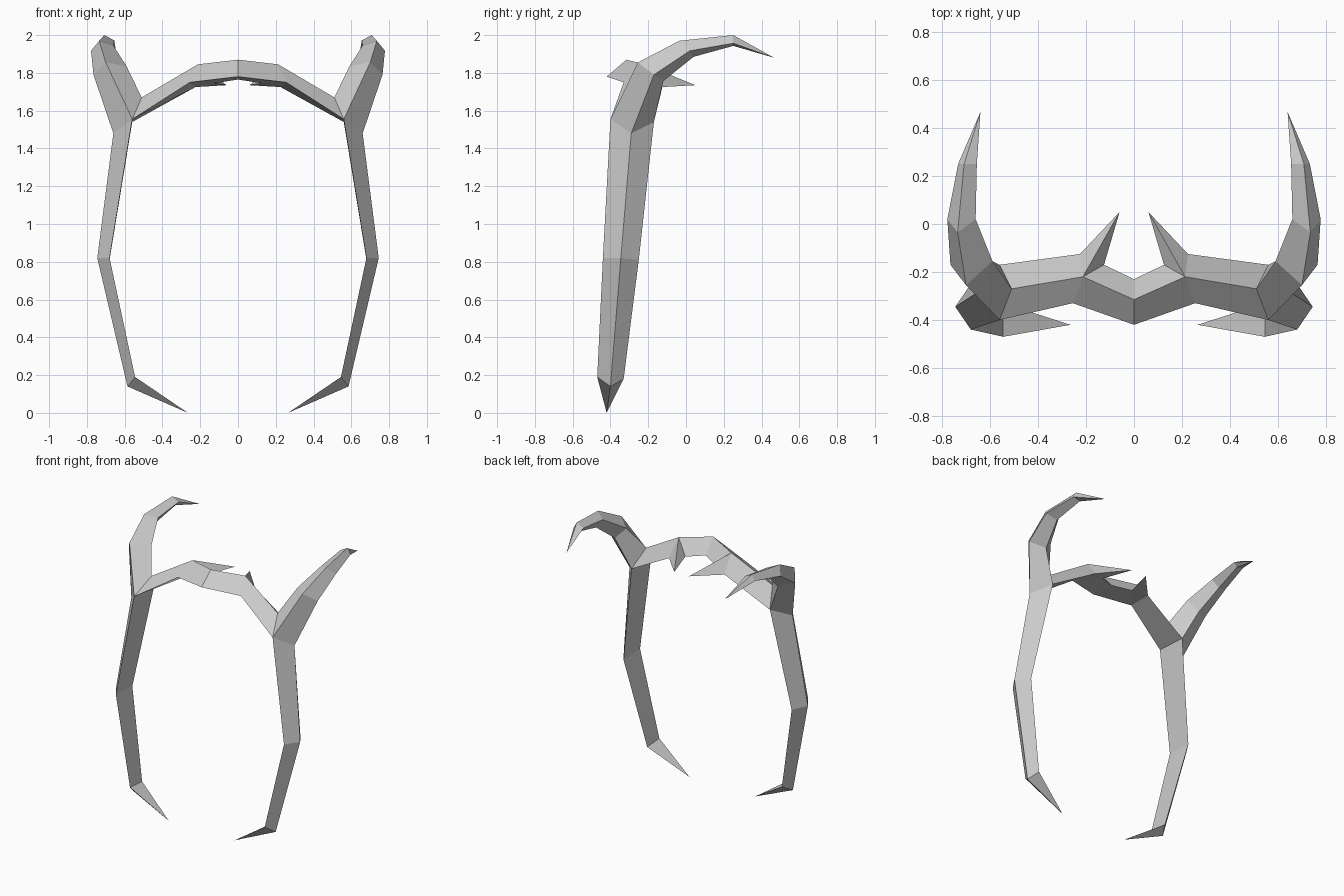
import bpy
import bmesh

cube = bpy.data.objects.get("Cube")
if cube:
    bpy.data.objects.remove(cube, do_unlink=True)

grey = bpy.data.materials.new("plain grey")
grey.use_nodes = True
colour = (0.6, 0.6, 0.6, 1)
grey.diffuse_color = colour
grey.node_tree.nodes["Principled BSDF"].inputs["Base Color"].default_value = colour


def loft(name, rings, tip=None, side=1):
    """Skin matching rings, closing the far end with a cap or a point."""
    bm = bmesh.new()
    loops = [[bm.verts.new((side * x, y, z)) for x, y, z in ring] for ring in rings]
    count = len(loops[0])
    bm.faces.new(loops[0])
    for near, far in zip(loops, loops[1:]):
        for i in range(count):
            j = (i + 1) % count
            bm.faces.new((near[i], near[j], far[j], far[i]))
    if tip:
        point = bm.verts.new((side * tip[0], tip[1], tip[2]))
        for i in range(count):
            bm.faces.new((loops[-1][i], loops[-1][(i + 1) % count], point))
    else:
        bm.faces.new(loops[-1])
    bmesh.ops.remove_doubles(bm, verts=bm.verts[:], dist=0.0005)
    bmesh.ops.recalc_face_normals(bm, faces=bm.faces[:])
    mesh = bpy.data.meshes.new(name)
    bm.to_mesh(mesh)
    bm.free()
    mesh.materials.append(grey)
    obj = bpy.data.objects.new(name, mesh)
    bpy.context.collection.objects.link(obj)


def mirrored(ring):
    return [(-x, y, z) for x, y, z in ring]


# Corner points where bar, leg and horn meet
front = (0.56, -0.40, 1.555)
upper = (0.51, -0.27, 1.67)
back = (0.56, -0.17, 1.54)
outer = (0.66, -0.29, 1.48)

# Crossbar, with a wedge on each side that carries a spike
bar_front, bar_top = (0.255, -0.33, 1.75), (0.213, -0.22, 1.845)
spike_out, spike_in = (0.225, -0.125, 1.725), (0.125, -0.17, 1.745)
half = [
    [front, upper, back],
    [bar_front, bar_top, spike_out],
    [bar_front, bar_top, spike_in],
]
middle = [(0, -0.42, 1.78), (0, -0.315, 1.87), (0, -0.23, 1.765)]
loft("crossbar", half + [middle] + [mirrored(r) for r in reversed(half)])

# Leg sections: front, outer, back
leg = [
    [front, outer, back],
    [(0.68, -0.44, 0.82), (0.745, -0.345, 0.82), (0.68, -0.25, 0.81)],
    [(0.545, -0.47, 0.19), (0.585, -0.40, 0.14), (0.545, -0.33, 0.18)],
]

# Horn sections: top, inner, lower, outer
horn = [
    [front, upper, back, outer],
    [(0.70, -0.255, 1.855), (0.59, -0.155, 1.835), (0.66, -0.12, 1.757), (0.765, -0.17, 1.79)],
    [(0.735, -0.035, 1.97), (0.66, 0.02, 1.945), (0.70, 0.04, 1.885), (0.778, 0.02, 1.917)],
    [(0.708, 0.25, 2.0), (0.655, 0.25, 1.972), (0.68, 0.25, 1.943), (0.733, 0.25, 1.957)],
]

for label, side in (("left", 1), ("right", -1)):
    loft(label + "_leg", leg, (0.265, -0.42, 0), side)
    loft(label + "_horn", horn, (0.64, 0.467, 1.88), side)
    loft(label + "_spike", [[bar_top, spike_out, spike_in]], (0.06, 0.05, 1.735), side)
